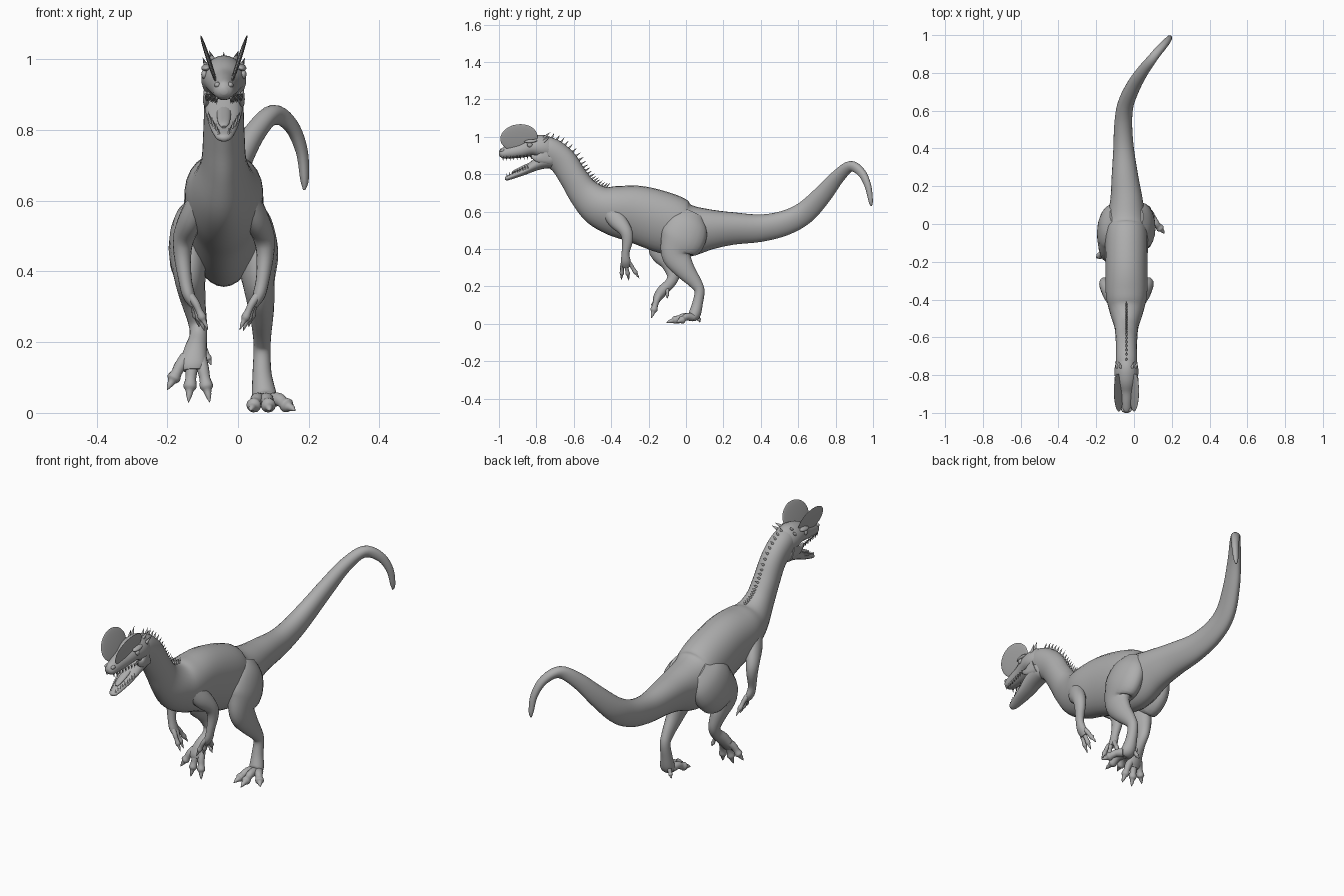
import bpy, bmesh, math
from mathutils import Vector, Matrix

default_cube = bpy.data.objects.get("Cube")
if default_cube:
    bpy.data.objects.remove(default_cube, do_unlink=True)

MID = -0.04  # the plane the head, torso and arms are symmetric about

skin = bpy.data.materials.new("grey_skin")
skin.use_nodes = True
skin.diffuse_color = (0.42, 0.42, 0.42, 1)
skin.node_tree.nodes["Principled BSDF"].inputs["Base Color"].default_value = skin.diffuse_color


def finish(name, bm):
    """Turn a bmesh into a smooth shaded object."""
    bmesh.ops.recalc_face_normals(bm, faces=bm.faces)
    mesh = bpy.data.meshes.new(name)
    bm.to_mesh(mesh)
    bm.free()
    mesh.materials.append(skin)
    obj = bpy.data.objects.new(name, mesh)
    bpy.context.collection.objects.link(obj)
    bpy.ops.object.select_all(action='DESELECT')
    obj.select_set(True)
    bpy.context.view_layer.objects.active = obj
    bpy.ops.object.shade_smooth_by_angle(angle=math.radians(60))
    return obj


def spline(stations, steps):
    """Catmull-Rom through stations of (x, y, z, half width, half depth)."""
    pts = [stations[0]] + list(stations) + [stations[-1]]
    out = []
    for a, b, c, d in zip(pts, pts[1:], pts[2:], pts[3:]):
        for i in range(steps):
            t = i / steps
            out.append([q + t / 2 * (r - p + t * (2 * p - 5 * q + 4 * r - s + t * (3 * (q - r) + s - p)))
                        for p, q, r, s in zip(a, b, c, d)])
    out.append(list(stations[-1]))
    return out


def frames(stations, steps):
    """Centre, side axis, up axis, half width and half depth of every ring."""
    rows = spline(stations, steps)
    centres = [Vector(row[:3]) for row in rows]
    result = []
    for i, row in enumerate(rows):
        tangent = (centres[min(i + 1, len(rows) - 1)] - centres[max(i - 1, 0)]).normalized()
        side = Vector((1, 0, 0))
        side = (side - tangent * side.dot(tangent)).normalized()
        result.append((centres[i], side, side.cross(tangent), max(row[3], 0.001), max(row[4], 0.001)))
    return result


def tube(name, stations, sides=20, steps=5, pear=0.0):
    """Skin elliptical rings along a path; pear narrows the underside."""
    bm = bmesh.new()
    rings = []
    for centre, side, up, w, h in frames(stations, steps):
        ring = []
        for k in range(sides):
            a = math.tau * k / sides
            wide = w * (1 + pear * math.sin(a))
            ring.append(bm.verts.new(centre + side * wide * math.cos(a) + up * h * math.sin(a)))
        rings.append(ring)
    for lower, upper in zip(rings, rings[1:]):
        for k in range(sides):
            n = (k + 1) % sides
            bm.faces.new((lower[k], lower[n], upper[n], upper[k]))
    bm.faces.new(rings[0])
    bm.faces.new(rings[-1])
    return finish(name, bm)


def spikes(name, items, sides=8):
    """Cones given as (base, tip, radius), gathered in one object."""
    bm = bmesh.new()
    for base, tip, radius in items:
        base, tip = Vector(base), Vector(tip)
        axis = tip - base
        place = Matrix.Translation((base + tip) / 2) @ axis.to_track_quat('Z', 'Y').to_matrix().to_4x4()
        bmesh.ops.create_cone(bm, cap_ends=True, segments=sides, radius1=radius, radius2=0,
                              depth=axis.length, matrix=place)
    return finish(name, bm)


def ellipsoid(name, centre, radii, lean=0.0, pitch=0.0):
    bm = bmesh.new()
    place = (Matrix.Translation(centre) @ Matrix.Rotation(lean, 4, 'Y') @ Matrix.Rotation(pitch, 4, 'X')
             @ Matrix.Diagonal((*radii, 1)))
    bmesh.ops.create_uvsphere(bm, u_segments=28, v_segments=18, radius=1, matrix=place)
    return finish(name, bm)


def digit(name, start, end, r, arch):
    """A toe or finger: arched, with a knuckle and a tapering claw."""
    start, end = Vector(start), Vector(end)
    rows = []
    for t, lift, fat in ((0, 0, 1), (0.3, 1, 0.9), (0.5, 0.7, 0.8), (0.66, 0.4, 1), (0.76, 0.3, 0.6),
                         (0.88, 0.25, 0.4), (1, 0, 0.05)):
        p = start.lerp(end, t) + Vector((0, -0.4, 1)) * arch * lift
        rows.append((*p, r * fat, r * fat))
    tube(name, rows, sides=12, steps=3)


def midline(rows):
    """Stations (y, z, half width, half depth) on the symmetry plane."""
    return [(MID, *row) for row in rows]


# Torso with neck and tail in one sweep
torso = midline([
    (-.80, .92, .045, .055), (-.74, .925, .055, .075), (-.66, .87, .055, .075), (-.60, .78, .058, .075),
    (-.545, .70, .064, .085), (-.47, .635, .088, .11), (-.38, .605, .108, .135), (-.25, .583, .11, .155),
    (-.1, .535, .112, .162), (0, .5, .105, .145), (.13, .505, .085, .108)])
tail = [(-.048, .25, .51, .07, .087), (-.055, .4, .512, .054, .073), (-.057, .53, .54, .047, .066),
        (-.045, .635, .595, .042, .06), (-.005, .73, .69, .036, .05), (.045, .81, .785, .03, .038),
        (.1, .88, .842, .025, .029), (.15, .937, .81, .021, .023), (.18, .972, .74, .017, .018),
        (.188, .987, .66, .012, .012), (.187, .99, .63, .003, .004)]
tube("body_neck_and_tail", torso + tail, sides=28, pear=0.16)

# Row of small spines down the nape
nape = frames(torso, 5)[5:25]
spikes("nape_spines", [(c + u * (h - .006), c + u * (h + .022) + Vector((0, .006, .004)), .007)
                       for c, s, u, w, h in nape])

# Skull, lower jaw and tongue, swept from snout to nape
tube("skull", midline([(-1, .91, .01, .01), (-.985, .912, .027, .026), (-.94, .92, .035, .036),
                       (-.88, .932, .045, .043), (-.82, .95, .06, .054), (-.76, .945, .062, .064),
                       (-.70, .92, .045, .05)]), sides=24, pear=-0.12)
tube("lower_jaw", midline([(-.968, .775, .008, .006), (-.955, .779, .022, .012), (-.91, .797, .034, .016),
                           (-.86, .818, .043, .02), (-.80, .852, .052, .032), (-.74, .88, .054, .05),
                           (-.69, .88, .04, .045)]), sides=20)
tube("tongue", midline([(-.93, .808, .006, .004), (-.91, .82, .016, .007), (-.85, .846, .02, .01),
                        (-.76, .885, .022, .014)]), sides=14)

# Teeth along both jaws
teeth = []
for s in (-1, 1):
    for i in range(9):
        t = i / 8
        upper = Vector((MID + s * (.02 + .03 * t), -.98 + .15 * t, .895 + .008 * t))
        teeth.append((upper, upper + Vector((0, .003, -.023)), .005))
        lower = Vector((MID + s * (.014 + .03 * t), -.955 + .11 * t, .784 + .047 * t))
        teeth.append((lower, lower + Vector((0, -.004, .022)), .004))
spikes("teeth", teeth)

# Paired head details
for s, label in ((1, "left"), (-1, "right")):
    ellipsoid(label + "_crest", (MID + s * .042, -.893, .995), (.006, .1, .076), s * .32, .14)
    ellipsoid(label + "_eye", (MID + s * .055, -.835, .957), (.009, .014, .013))
    ellipsoid(label + "_brow", (MID + s * .05, -.83, .977), (.014, .035, .009), s * .3, .1)
    ellipsoid(label + "_nostril_bump", (MID + s * .018, -.982, .927), (.009, .014, .009))
    tube(label + "_cheek", [(MID + s * .044, -.83, .9, .005, .008), (MID + s * .05, -.79, .885, .009, .022),
                            (MID + s * .045, -.74, .9, .012, .05)], sides=12)
    spikes(label + "_head_spurs", [((MID + s * d, -.76, z), (MID + s * (d + .012), -.725, z + .03), .009)
                                   for d, z in ((.03, .995), (.048, .975))])

# Arms and fingers
for s, label in ((1, "left"), (-1, "right")):
    arm = [(.065, -.41, .61, .03, .045), (.09, -.37, .555, .034, .048), (.112, -.325, .50, .031, .036),
           (.117, -.313, .45, .025, .03), (.11, -.323, .38, .019, .021), (.1, -.322, .335, .018, .026),
           (.085, -.318, .305, .012, .022)]
    tube(label + "_arm", [(MID + s * d, *rest) for d, *rest in arm], sides=16)
    for n, (d, y, z) in enumerate(((.045, -.345, .235), (.055, -.305, .232), (.07, -.25, .243))):
        digit(f"{label}_finger_{n + 1}", (MID + s * .094, -.335 + .014 * n, .33), (MID + s * d, y, z), .012, .008)

# Planted left leg
tube("left_leg", [
    (.02, .035, .59, .03, .06), (.04, .01, .53, .056, .11), (.052, -.02, .45, .062, .12),
    (.058, -.05, .37, .046, .082), (.066, -.01, .295, .036, .056), (.068, .05, .22, .026, .035),
    (.068, .072, .175, .024, .027), (.068, .062, .11, .027, .028), (.074, .045, .05, .035, .032),
    (.078, .025, .03, .03, .02)])
for n, tip in enumerate(((.035, -.085, .006), (.09, -.105, .006), (.162, -.05, .006))):
    digit(f"left_toe_{n + 1}", (.062 + .016 * n, .035, .035), tip, .021, .012)
digit("left_hind_toe", (.055, .06, .05), (.03, .075, .008), .011, 0)

# Lifted right leg
tube("right_leg", [
    (-.1, .045, .58, .03, .06), (-.122, .01, .53, .056, .11), (-.134, -.045, .47, .062, .125),
    (-.138, -.12, .405, .048, .085), (-.128, -.085, .325, .036, .05), (-.115, -.068, .26, .027, .034),
    (-.112, -.085, .218, .025, .028), (-.12, -.125, .178, .032, .029), (-.127, -.152, .14, .038, .024),
    (-.127, -.16, .12, .03, .018)])
for n, tip in enumerate(((-.08, -.185, .03), (-.14, -.185, .03), (-.2, -.18, .065))):
    digit(f"right_toe_{n + 1}", (-.107 - .02 * n, -.143, .155), tip, .019, .006)
digit("right_hind_toe", (-.1, -.1, .19), (-.075, -.1, .135), .01, 0)
